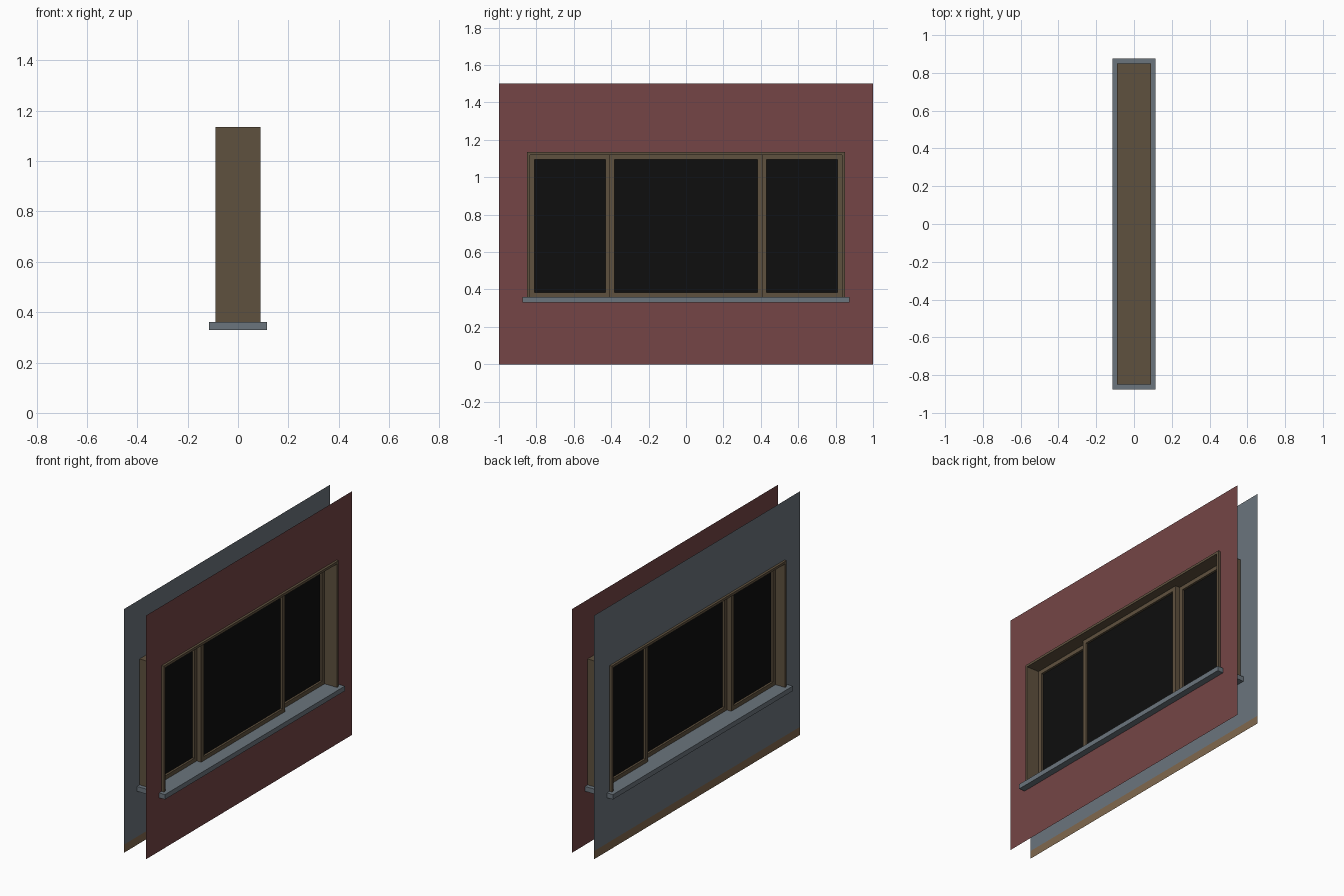
import bpy, bmesh

if "Cube" in bpy.data.objects:
    bpy.data.objects.remove(bpy.data.objects["Cube"])


def mat(name, r, g, b):
    lin = [((c / 255 + 0.055) / 1.055) ** 2.4 if c > 10 else c / 255 / 12.92 for c in (r, g, b)]
    m = bpy.data.materials.new(name)
    m.diffuse_color = (*lin, 1)
    m.use_nodes = True
    m.node_tree.nodes["Principled BSDF"].inputs["Base Color"].default_value = m.diffuse_color
    return m


RED = mat("red wall paint", 117, 69, 70)
SLATE = mat("slate grey", 107, 117, 125)
WOOD = mat("dark wood", 95, 81, 62)
SKIRT = mat("skirting tan", 128, 104, 78)
GLASS = mat("black glass", 14, 14, 14)


def finish(name, bm, *mats):
    me = bpy.data.meshes.new(name)
    bm.to_mesh(me)
    bm.free()
    for m in mats:
        me.materials.append(m)
    ob = bpy.data.objects.new(name, me)
    bpy.context.collection.objects.link(ob)
    return ob


def rect(y0, y1, z0, z1):
    return [(y0, z0), (y1, z0), (y1, z1), (y0, z1)]


def extruded(name, profile, x0, x1, m):
    """Closed y-z profile extruded along x (flat when x0 == x1)."""
    bm = bmesh.new()
    f = bm.faces.new([bm.verts.new((x0, y, z)) for y, z in profile])
    if x1 != x0:
        ext = bmesh.ops.extrude_face_region(bm, geom=[f])["geom"]
        verts = [v for v in ext if isinstance(v, bmesh.types.BMVert)]
        bmesh.ops.translate(bm, verts=verts, vec=(x1 - x0, 0, 0))
        bmesh.ops.recalc_face_normals(bm, faces=bm.faces)
    return finish(name, bm, m)


def ring(outer, inner, x0, x1):
    """Rectangular ring in y-z; a flat sheet with a hole when x0 == x1."""
    bm = bmesh.new()
    xs = [x0] if x0 == x1 else [x0, x1]
    loops = [[[bm.verts.new((x, y, z)) for y, z in p] for p in (outer, inner)] for x in xs]
    for i in range(4):
        j = (i + 1) % 4
        for o, n in loops:
            bm.faces.new((o[i], o[j], n[j], n[i]))
        if len(xs) == 2:
            for k in (0, 1):
                a, b = loops[0][k], loops[1][k]
                bm.faces.new((a[i], a[j], b[j], b[i]))
    bmesh.ops.recalc_face_normals(bm, faces=bm.faces)
    return bm


# Two thin wall sheets with a window opening
wall, hole = rect(-1, 1, 0, 1.5), rect(-0.845, 0.845, 0.345, 1.13)
outer_wall = ring(wall, hole, 0.075, 0.075)
for f in outer_wall.faces:
    if f.normal.x < 0:
        f.normal_flip()
finish("outer_wall", outer_wall, RED)

# Inner wall has a skirting band along its foot
inner_wall = ring(wall, hole, -0.075, -0.075)
bmesh.ops.bisect_plane(inner_wall, geom=inner_wall.verts[:] + inner_wall.edges[:] + inner_wall.faces[:],
                       plane_co=(0, 0, 0.05), plane_no=(0, 0, 1))
for f in inner_wall.faces:
    f.normal_update()
    if f.normal.x > 0:
        f.normal_flip()
    f.material_index = int(f.calc_center_median().z < 0.05)
finish("inner_wall", inner_wall, SLATE, SKIRT)

# Sill through the wall
extruded("sill", rect(-0.875, 0.875, 0.33, 0.36), -0.115, 0.115, SLATE)

# Window casing: sides and head
extruded("window_casing", [(-0.85, 0.36), (-0.835, 0.36), (-0.835, 1.12), (0.835, 1.12),
                           (0.835, 0.36), (0.85, 0.36), (0.85, 1.135), (-0.85, 1.135)],
         -0.09, 0.09, WOOD)

# Three sashes: the centre one slides in front of the two side ones
W = 0.025
for name, y0, y1, x0 in (("left", -0.835, -0.406, -0.025),
                         ("centre", -0.408, 0.408, 0.005),
                         ("right", 0.406, 0.835, -0.025)):
    pane = rect(y0 + W, y1 - W, 0.36 + W, 1.12 - W)
    finish(name + "_sash", ring(rect(y0, y1, 0.36, 1.12), pane, x0, x0 + 0.03), WOOD)
    extruded(name + "_glass", pane, x0 + 0.013, x0 + 0.017, GLASS)
